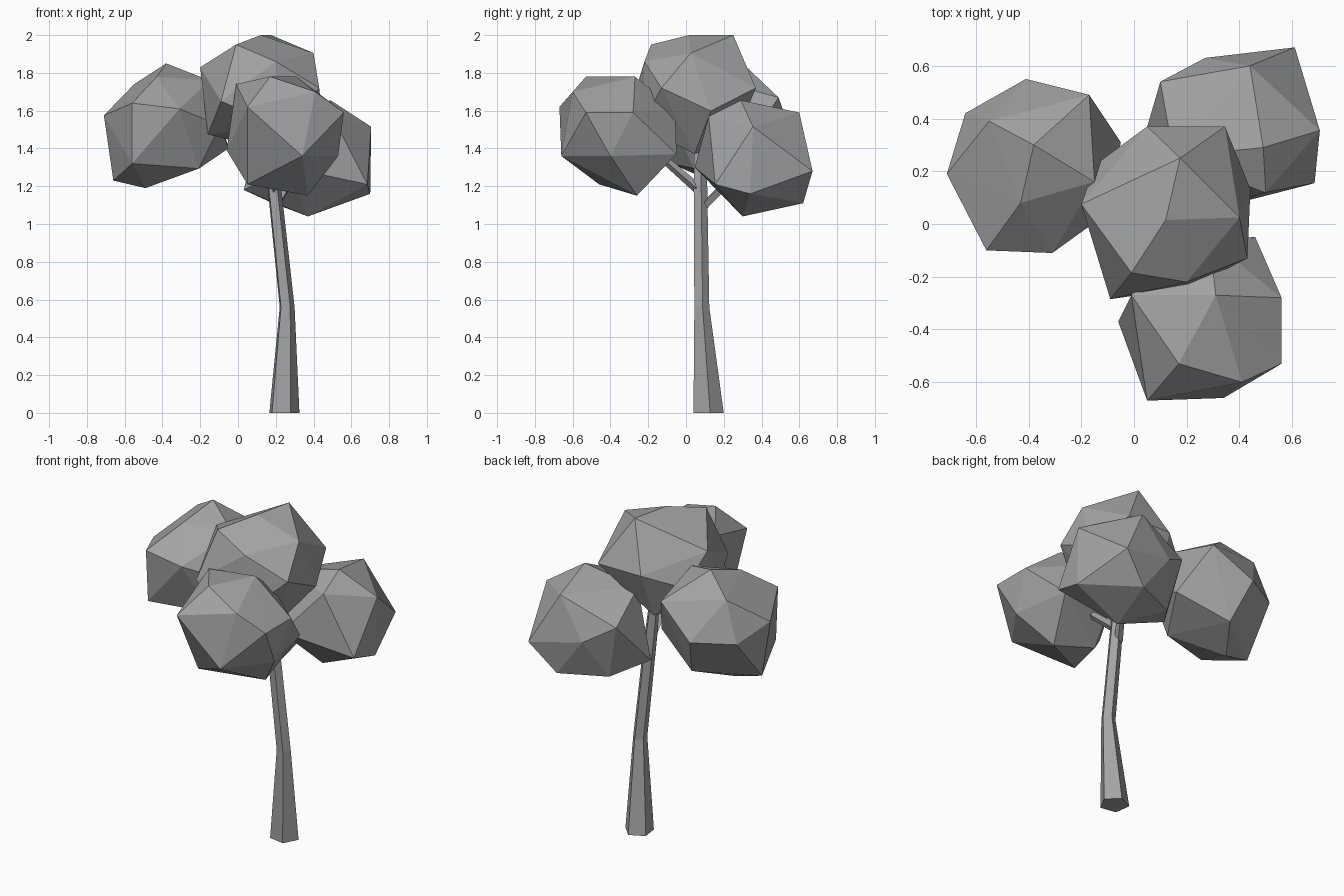
import bpy, bmesh, math
from mathutils import Vector, Matrix

if "Cube" in bpy.data.objects:
    bpy.data.objects.remove(bpy.data.objects["Cube"])

grey = bpy.data.materials.new("dark_grey")
grey.diffuse_color = (.37, .37, .37, 1)
grey.use_nodes = True
grey.node_tree.nodes["Principled BSDF"].inputs["Base Color"].default_value = grey.diffuse_color


def finish(name, bm):
    bmesh.ops.recalc_face_normals(bm, faces=bm.faces)
    mesh = bpy.data.meshes.new(name)
    bm.to_mesh(mesh)
    bm.free()
    mesh.materials.append(grey)
    bpy.context.collection.objects.link(bpy.data.objects.new(name, mesh))


def sphere_points(centre, radius, count=300):
    for i in range(count):
        z = 1 - (2 * i + 1) / count
        r, t = math.sqrt(1 - z * z), i * 2.39996
        yield Vector(centre) + radius * Vector((r * math.cos(t), r * math.sin(t), z))


def foliage(name, centre, corners, radius=.335, gap=.235):
    """Faceted clump: the given corners, with wide gaps filled from a sphere."""
    pts = [Vector(c) for c in corners]
    spare = list(sphere_points(centre, radius))

    def room(q):
        return min((q - p).length for p in pts)

    while room(best := max(spare, key=room)) > gap:
        pts.append(best)
    bm = bmesh.new()
    verts = [bm.verts.new(p) for p in pts]
    bmesh.ops.convex_hull(bm, input=verts)
    bmesh.ops.delete(bm, geom=[v for v in bm.verts if not v.link_faces], context='VERTS')
    finish(name, bm)


def limb(name, path, sides, level=False):
    """Tapered prism through (x, y, z, radius) stations."""
    axis = Vector(path[-1][:3]) - Vector(path[0][:3])
    turn = Matrix.Identity(3) if level else axis.to_track_quat('Z', 'Y').to_matrix()
    bm = bmesh.new()
    rings = []
    for x, y, z, r in path:
        ring = []
        for k in range(sides):
            t = math.radians(80) + math.tau * k / sides
            ring.append(bm.verts.new(Vector((x, y, z)) + turn @ Vector((r * math.cos(t), r * math.sin(t), 0))))
        rings.append(ring)
    for a, b in zip(rings, rings[1:]):
        for k in range(sides):
            j = (k + 1) % sides
            bm.faces.new((a[k], a[j], b[j], b[k]))
    bm.faces.new(rings[0][::-1])
    bm.faces.new(rings[-1])
    finish(name, bm)


# Bent five-sided trunk
limb("trunk", [(.241, .116, 0, .085), (.258, .082, .56, .042),
               (.19, .075, 1.2, .038), (.165, .07, 1.44, .03)], 5, level=True)

# Branches into the side clumps
limb("back_branch", [(.19, .09, 1.09, .025), (.30, .26, 1.26, .02)], 4)
limb("front_branch", [(.19, .07, 1.18, .027), (.22, -.17, 1.39, .02)], 4)

# Four foliage clumps
foliage("front_foliage", (.25, -.36, 1.47), [
    (.05, -.67, 1.62), (.41, -.60, 1.70), (.17, -.53, 1.78), (.31, -.27, 1.78),
    (.56, -.28, 1.59), (.56, -.53, 1.59), (.34, -.66, 1.36), (.53, -.40, 1.36),
    (.37, -.26, 1.15), (-.06, -.37, 1.39), (.46, -.05, 1.37), (.05, -.46, 1.21),
    (-.01, -.27, 1.74)])
foliage("left_foliage", (-.38, .22, 1.52), [
    (-.38, .30, 1.85), (-.71, .19, 1.575), (-.56, -.10, 1.64), (-.56, -.08, 1.32),
    (-.31, -.11, 1.61), (-.43, .08, 1.78), (-.17, .49, 1.67), (-.15, .16, 1.76),
    (-.05, .31, 1.40), (-.64, .42, 1.50), (-.41, .55, 1.50), (-.49, .22, 1.19),
    (-.66, .20, 1.23), (-.55, .39, 1.74)])
foliage("top_foliage", (.13, .04, 1.68), [
    (.12, .015, 2.0), (.175, .25, 2.0), (-.01, -.185, 1.95), (.40, .025, 1.905),
    (.345, .37, 1.72), (.05, .37, 1.72), (.20, -.22, 1.86), (.43, -.13, 1.72),
    (-.09, -.285, 1.65), (-.20, .075, 1.83), (-.16, -.03, 1.475)])
foliage("back_foliage", (.37, .36, 1.35), [
    (.61, .67, 1.28), (.44, .60, 1.59), (.705, .355, 1.515), (.685, .155, 1.21),
    (.27, .63, 1.35), (.10, .54, 1.45), (.50, .12, 1.57), (.49, .29, 1.655),
    (.37, .30, 1.04), (.45, .62, 1.11), (.03, .30, 1.18), (.70, .34, 1.16)])
